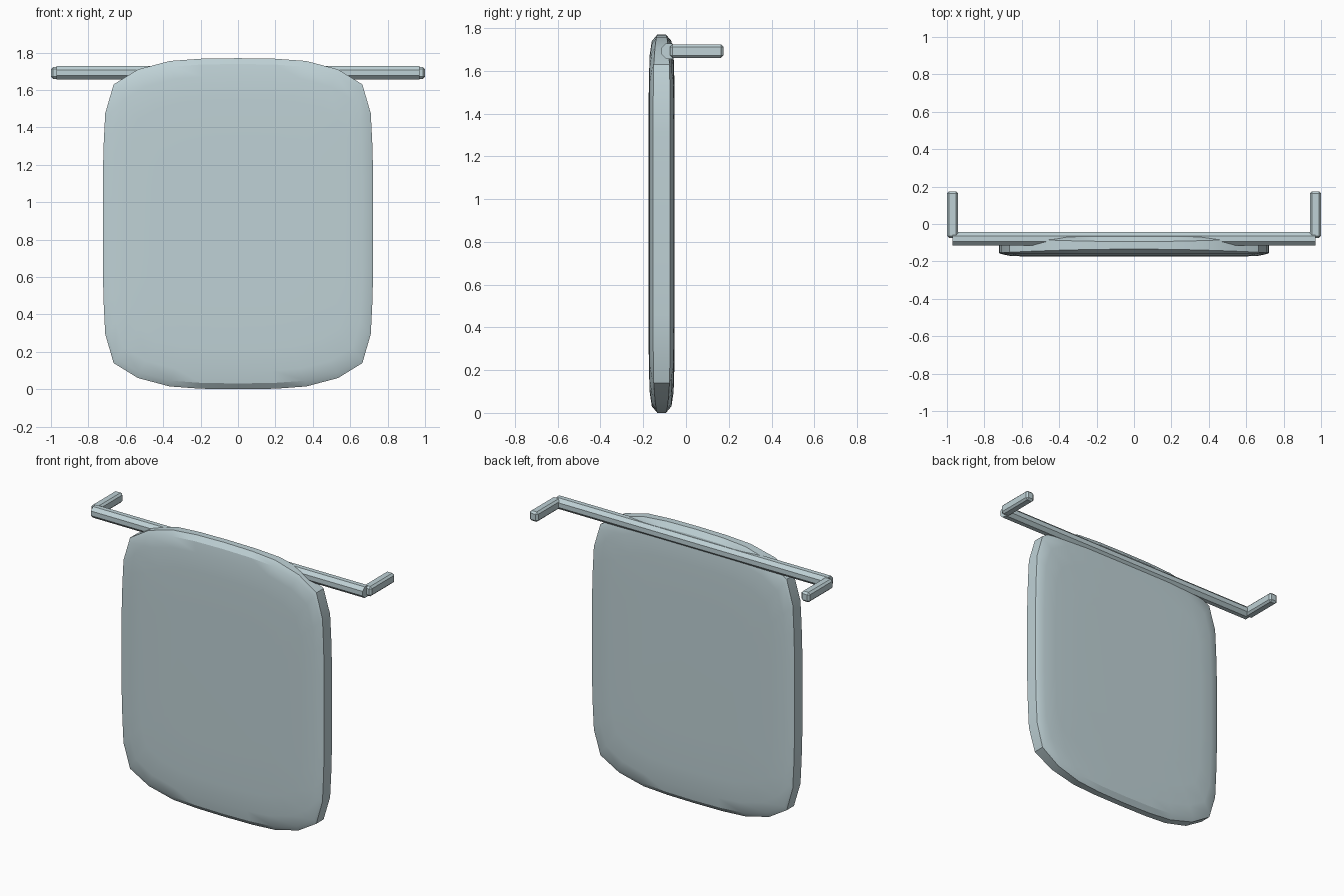
import bpy, bmesh, math
from mathutils import Matrix, Vector

cube = bpy.data.objects.get("Cube")
if cube:
    bpy.data.objects.remove(cube)

metal = bpy.data.materials.new("pale blue grey")
metal.use_nodes = True
colour = (0.52, 0.64, 0.67, 1)
metal.diffuse_color = colour
metal.node_tree.nodes["Principled BSDF"].inputs["Base Color"].default_value = colour


def finish(bm, name, angle):
    bmesh.ops.recalc_face_normals(bm, faces=bm.faces)
    mesh = bpy.data.meshes.new(name)
    bm.to_mesh(mesh)
    bm.free()
    mesh.materials.append(metal)
    obj = bpy.data.objects.new(name, mesh)
    bpy.context.collection.objects.link(obj)
    bpy.ops.object.select_all(action='DESELECT')
    obj.select_set(True)
    bpy.context.view_layer.objects.active = obj
    bpy.ops.object.shade_smooth_by_angle(angle=math.radians(angle))
    return obj


# Cushioned panel: one outline quadrant mirrored, lofted through its thickness
HALF_H, MID_Z, MID_Y = 0.885, 0.885, -0.114
quadrant = [(0.723, 0.25), (0.718, 0.43), (0.71, 0.59), (0.665, 0.745),
            (0.535, 0.825), (0.365, 0.87), (0.2, 0.882)]
outline = quadrant + [(0, HALF_H)]
outline += [(-x, z) for x, z in reversed(quadrant)]
outline += [(-x, -z) for x, z in quadrant] + [(0, -HALF_H)]
outline += [(x, -z) for x, z in reversed(quadrant)]

# width scale, height scale, half thickness
steps = [(0.985, 0.965, 0.046), (0.92, 0.89, 0.056), (0.8, 0.75, 0.06), (0.5, 0.5, 0.061)]


def ring(bm, sx, sz, depth, side):
    verts = []
    for x, z in outline:
        rim = 0.02 + 0.02 * (x / 0.723) ** 2
        half = depth if depth else rim
        verts.append(bm.verts.new((x * sx, MID_Y + side * half, MID_Z + z * sz)))
    return verts


bm = bmesh.new()
rings = [ring(bm, sx, sz, d, -1) for sx, sz, d in reversed(steps)]
rings += [ring(bm, 1, 1, 0, -1), ring(bm, 1, 1, 0, 1)]
rings += [ring(bm, sx, sz, d, 1) for sx, sz, d in steps]
for a, b in zip(rings, rings[1:]):
    for i in range(len(a)):
        j = (i + 1) % len(a)
        bm.faces.new((a[i], a[j], b[j], b[i]))
bm.faces.new(rings[0])
bm.faces.new(rings[-1])
finish(bm, "panel", 25)

# Eight-sided cross bar
BAR_Z = 1.692
bm = bmesh.new()
turn = Matrix.Rotation(math.pi / 2, 4, 'Y') @ Matrix.Rotation(math.pi / 8, 4, 'Z')
bmesh.ops.create_cone(bm, cap_ends=True, segments=8, radius1=0.039, radius2=0.039,
                      depth=1.94, matrix=Matrix.Translation((0, -0.079, BAR_Z)) @ turn)
finish(bm, "cross_bar", 20)

# Bevelled arms reaching back from the bar ends
for side, name in ((1, "left_arm"), (-1, "right_arm")):
    bm = bmesh.new()
    bmesh.ops.create_cube(bm, size=1)
    bmesh.ops.scale(bm, vec=(0.06, 0.25, 0.064), verts=bm.verts)
    bmesh.ops.bevel(bm, geom=bm.edges[:], offset=0.012, segments=1, affect='EDGES')
    bmesh.ops.translate(bm, vec=Vector((side * 0.97, 0.05, BAR_Z)), verts=bm.verts)
    finish(bm, name, 20)
